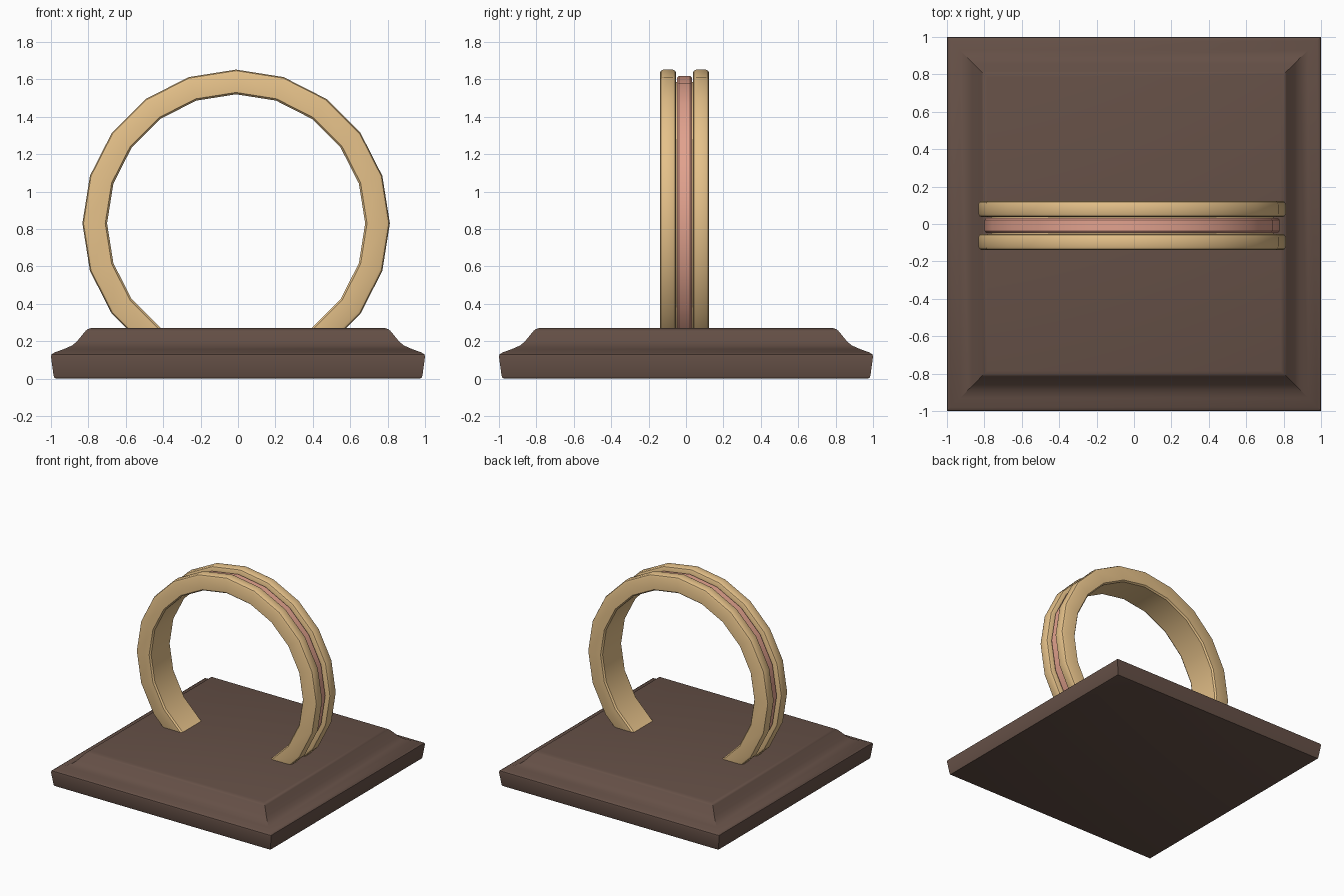
import bpy, bmesh, math
from mathutils import Matrix

if "Cube" in bpy.data.objects:
    bpy.data.objects.remove(bpy.data.objects["Cube"])


def material(name, rgb):
    m = bpy.data.materials.new(name)
    m.diffuse_color = (*rgb, 1)
    m.use_nodes = True
    m.node_tree.nodes["Principled BSDF"].inputs["Base Color"].default_value = m.diffuse_color
    return m


def lathe(name, profile, sides, matrix, mat, closed, phase=0.0):
    """Turn a (radius, height) profile about z with few sides."""
    bm = bmesh.new()
    rings = []
    for r, h in profile:
        ring = []
        for i in range(sides):
            a = phase + 2 * math.pi * i / sides
            ring.append(bm.verts.new((r * math.cos(a), r * math.sin(a), h)))
        rings.append(ring)
    n = len(rings)
    for k in range(n if closed else n - 1):
        a, b = rings[k], rings[(k + 1) % n]
        for i in range(sides):
            j = (i + 1) % sides
            bm.faces.new((a[i], a[j], b[j], b[i]))
    if not closed:
        bm.faces.new(rings[0][::-1])
        bm.faces.new(rings[-1])
    bmesh.ops.transform(bm, matrix=matrix, verts=bm.verts)
    bmesh.ops.recalc_face_normals(bm, faces=bm.faces)
    me = bpy.data.meshes.new(name)
    bm.to_mesh(me)
    bm.free()
    me.materials.append(mat)
    ob = bpy.data.objects.new(name, me)
    bpy.context.collection.objects.link(ob)
    bpy.ops.object.select_all(action='DESELECT')
    ob.select_set(True)
    bpy.context.view_layer.objects.active = ob
    bpy.ops.object.shade_smooth_by_angle(angle=math.radians(32))
    return ob


wood = material("dark_wood", (0.13, 0.08, 0.062))
gold = material("gold", (0.78, 0.53, 0.25))
rose = material("rose_gold", (0.76, 0.36, 0.27))

# Square plinth with a moulded edge: (half width, z)
plinth = [(0.97, 0), (0.982, 0.004), (0.986, 0.015), (1.0, 0.118), (0.997, 0.13),
          (0.98, 0.14), (0.93, 0.158), (0.885, 0.178), (0.86, 0.2),
          (0.815, 0.255), (0.803, 0.265), (0.785, 0.27)]
lathe("base", [(w * math.sqrt(2), z) for w, z in plinth], 4, Matrix(), wood, False, math.pi / 4)

# Upright ring, axis along y, sunk into the plinth
upright = Matrix.Translation((-0.01, -0.008, 0.83)) @ Matrix.Rotation(math.pi / 2, 4, 'X')

# Gold band: half of a grooved section, mirrored across its middle
half = [(0.69, 0.12), (0.7, 0.132), (0.803, 0.132), (0.816, 0.126), (0.822, 0.112),
        (0.822, 0.062), (0.816, 0.05), (0.805, 0.045), (0.755, 0.045)]
lathe("ring_band", half + [(r, -h) for r, h in reversed(half)], 20, upright, gold, True)

# Rose inlay in the groove
inlay = [(0.74, 0.04), (0.78, 0.04), (0.788, 0.03)]
lathe("ring_inlay", inlay + [(r, -h) for r, h in reversed(inlay)], 20, upright, rose, True)
